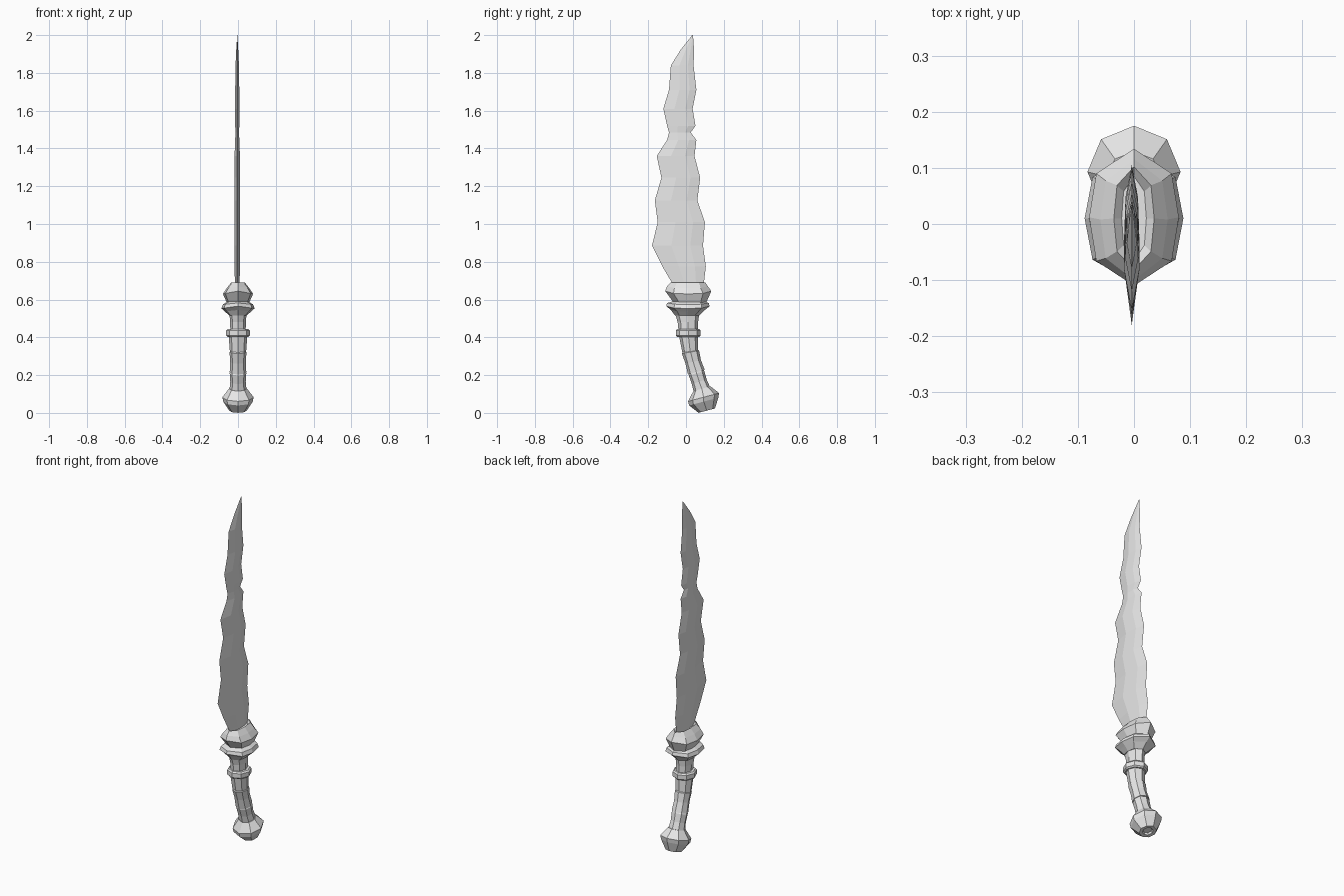
import bpy, bmesh, math

cube = bpy.data.objects.get("Cube")
if cube:
    bpy.data.objects.remove(cube, do_unlink=True)

metal = bpy.data.materials.new("plain grey")
metal.use_nodes = True
grey = (0.8, 0.8, 0.8, 1)
metal.diffuse_color = grey
metal.node_tree.nodes["Principled BSDF"].inputs["Base Color"].default_value = grey


def loft(name, rings):
    """Skin closed rings of points, capping both ends; flat shaded."""
    bm = bmesh.new()
    loops = [[bm.verts.new(p) for p in ring] for ring in rings]
    n = len(loops[0])
    for a, b in zip(loops, loops[1:]):
        for i in range(n):
            j = (i + 1) % n
            bm.faces.new((a[i], a[j], b[j], b[i]))
    bm.faces.new(loops[0][::-1])
    bm.faces.new(loops[-1])
    bmesh.ops.recalc_face_normals(bm, faces=bm.faces)
    mesh = bpy.data.meshes.new(name)
    bm.to_mesh(mesh)
    bm.free()
    mesh.materials.append(metal)
    obj = bpy.data.objects.new(name, mesh)
    bpy.context.collection.objects.link(obj)
    return obj


OCTAGON = [(math.sin(k * math.pi / 4), math.cos(k * math.pi / 4)) for k in range(8)]
POINTED = [(0, 1), (.84, .64), (1, 0), (.84, -.64),
           (0, -1), (-.84, -.64), (-1, 0), (-.84, .64)]


def ring(y, z, hx, hy, tilt=0, sag=0, shape=OCTAGON):
    """Cross-section, tipped about x by tilt degrees, sagging at its sides."""
    t = math.radians(tilt)
    return [(u * hx, y + v * hy * math.cos(t), z + v * hy * math.sin(t) - sag * abs(u))
            for u, v in shape]


# Blade: wavy outline as (height, front edge, back edge)
outline = [(.62, -.06, .09), (.69, -.075, .095), (.775, -.125, .105), (.885, -.18, .09),
           (1.01, -.15, .10), (1.125, -.165, .06), (1.245, -.13, .075), (1.36, -.155, .045),
           (1.445, -.10, .055), (1.485, -.09, .025), (1.52, -.1, .05), (1.61, -.12, .035),
           (1.71, -.09, .055), (1.84, -.08, .04), (1.92, -.03, .043), (2.0, .033, .037)]


def blade_section(z, front, back):
    width = back - front
    thick = min(.014, .075 * width)
    a, b = front + .38 * width, front + .75 * width
    x = -.004
    return [(x, front, z), (x + thick, a, z), (x + thick * .8, b, z),
            (x, back, z), (x - thick * .8, b, z), (x - thick, a, z)]


loft("blade", [blade_section(*row) for row in outline])

# Guard: faceted collar above a wide flange that narrows into the grip
loft("guard_collar", [ring(*r, shape=POINTED) for r in (
    (.02, .565, .055, .085, 0, 0), (.02, .59, .06, .09, 0, .005),
    (.012, .645, .08, .122, 0, .015), (.008, .67, .06, .108, 0, .01),
    (.01, .69, .036, .092, 0, 0), (.01, .675, .022, .075, 0, 0))])
loft("guard_flange", [ring(*r, shape=POINTED) for r in (
    (.006, .515, .045, .064, 0, 0), (.01, .545, .07, .09, 0, .008),
    (.01, .565, .088, .115, 0, .012), (.01, .582, .08, .11, 0, .008),
    (.015, .59, .055, .085, 0, 0))])

# Grip: stacked segments that curve backwards, with a raised band
segments = {
    "grip_upper": [(.006, .525, .045, .064), (.01, .48, .042, .054), (.013, .42, .04, .051)],
    "grip_band": [(.012, .403, .055, .06), (.012, .41, .063, .066),
                  (.012, .435, .063, .066), (.012, .443, .055, .06)],
    "grip_middle": [(.012, .415, .05, .05), (.022, .325, .043, .042, 6)],
    "grip_lower": [(.022, .33, .036, .036, 8), (.024, .322, .045, .046, 10),
                   (.038, .27, .041, .042, 14), (.055, .215, .044, .046, 15)],
    "grip_end": [(.053, .222, .037, .036, 15), (.056, .21, .044, .043, 16),
                 (.07, .165, .041, .041, 18), (.087, .115, .046, .046, 18)]}
for name, rows in segments.items():
    loft(name, [ring(*r) for r in rows])

# Pommel: tilted faceted knob with a shallow recess underneath
loft("pommel", [ring(*r) for r in (
    (.084, .128, .048, .047, 16), (.093, .083, .083, .085, 15),
    (.094, .06, .078, .08, 15), (.11, .012, .046, .045, 15),
    (.11, .013, .028, .028, 15), (.107, .022, .022, .022, 15))])
